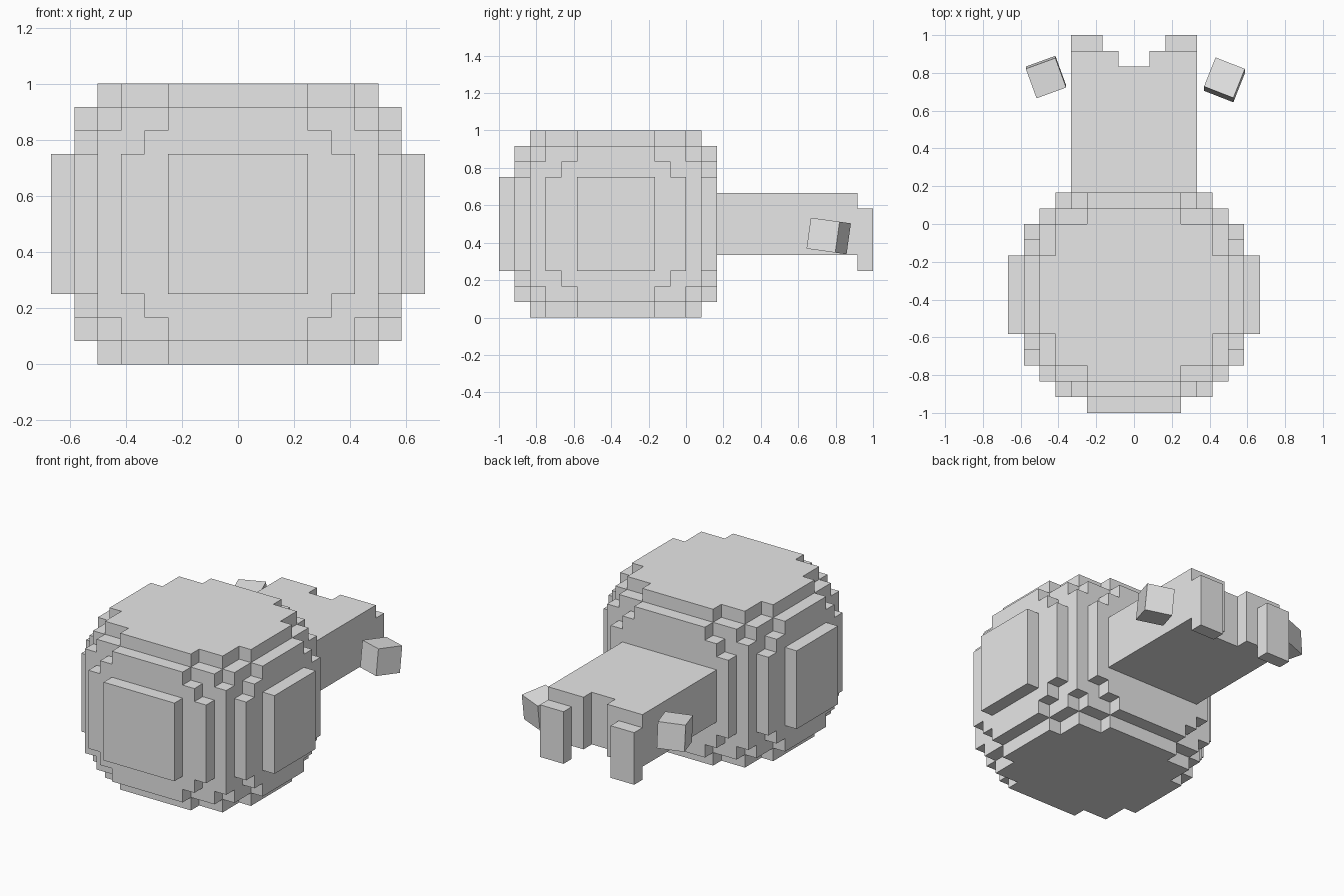
import bpy, bmesh, math
from mathutils import Matrix, Vector

if "Cube" in bpy.data.objects:
    bpy.data.objects.remove(bpy.data.objects["Cube"])

U = 1 / 12  # size of one block

grey = bpy.data.materials.new("plain_grey")
grey.diffuse_color = (0.8, 0.8, 0.8, 1)
grey.use_nodes = True
grey.node_tree.nodes["Principled BSDF"].inputs["Base Color"].default_value = grey.diffuse_color


def finish(name, bm):
    mesh = bpy.data.meshes.new(name)
    bm.to_mesh(mesh)
    bm.free()
    mesh.materials.append(grey)
    obj = bpy.data.objects.new(name, mesh)
    bpy.context.collection.objects.link(obj)
    return obj


def block_shell(name, boxes):
    """Outer shell of a union of block-aligned boxes (x0, x1, y0, y1, z0, z1)."""
    cells = set()
    for x0, x1, y0, y1, z0, z1 in boxes:
        cells |= {(x, y, z) for x in range(x0, x1)
                  for y in range(y0, y1) for z in range(z0, z1)}
    bm = bmesh.new()
    for cell in cells:
        for axis in range(3):
            for side in (0, 1):
                near = list(cell)
                near[axis] += 2 * side - 1
                if tuple(near) in cells:
                    continue
                quad = []
                for a, b in ((0, 0), (1, 0), (1, 1), (0, 1)):
                    p = list(cell)
                    p[axis] += side
                    p[(axis + 1) % 3] += a
                    p[(axis + 2) % 3] += b
                    quad.append(bm.verts.new(Vector(p) * U))
                bm.faces.new(quad if side else quad[::-1])
    bmesh.ops.remove_doubles(bm, verts=bm.verts[:], dist=1e-4)
    bmesh.ops.dissolve_limit(bm, angle_limit=0.01,
                             verts=bm.verts[:], edges=bm.edges[:])
    return finish(name, bm)


# Rounded body: each level is (bottom, top, [(half width, front, back), ...])
levels = [
    (0, 12, [(3, -10, 1), (5, -9, 0), (6, -7, -2)]),
    (1, 11, [(3, -11, 2), (5, -10, 1), (6, -9, 0), (7, -7, -2)]),
    (2, 10, [(4, -11, 2), (6, -10, 1), (7, -8, -1)]),
    (3, 9, [(5, -11, 2), (6, -10, 1), (7, -9, 0), (8, -7, -2)]),
]
body = [(-w, w, y0, y1, z0, z1)
        for z0, z1, steps in levels for w, y0, y1 in steps]
body.append((-3, 3, -12, -11, 3, 9))  # raised front panel
block_shell("body", body)

# Snout with a notch in its end
block_shell("snout", [(-4, 4, 2, 10, 4, 8),
                      (-4, -1, 10, 11, 4, 8),
                      (1, 4, 10, 11, 4, 8)])

# Pair of teeth on the end of the snout
for name, x in (("left_tooth", -4), ("right_tooth", 2)):
    block_shell(name, [(x, x + 2, 11, 12, 3, 7)])

# Loose tilted cubes beside the snout
for name, place, tilt, turn in (
        ("left_cube", (-0.466, 0.778, 0.54), 4, 20),
        ("right_cube", (0.479, 0.763, 0.436), -8, -21.5)):
    bm = bmesh.new()
    bmesh.ops.create_cube(bm, size=2 * U)
    cube = finish(name, bm)
    cube.matrix_world = (Matrix.Translation(place)
                         @ Matrix.Rotation(math.radians(tilt), 4, 'X')
                         @ Matrix.Rotation(math.radians(turn), 4, 'Z'))
